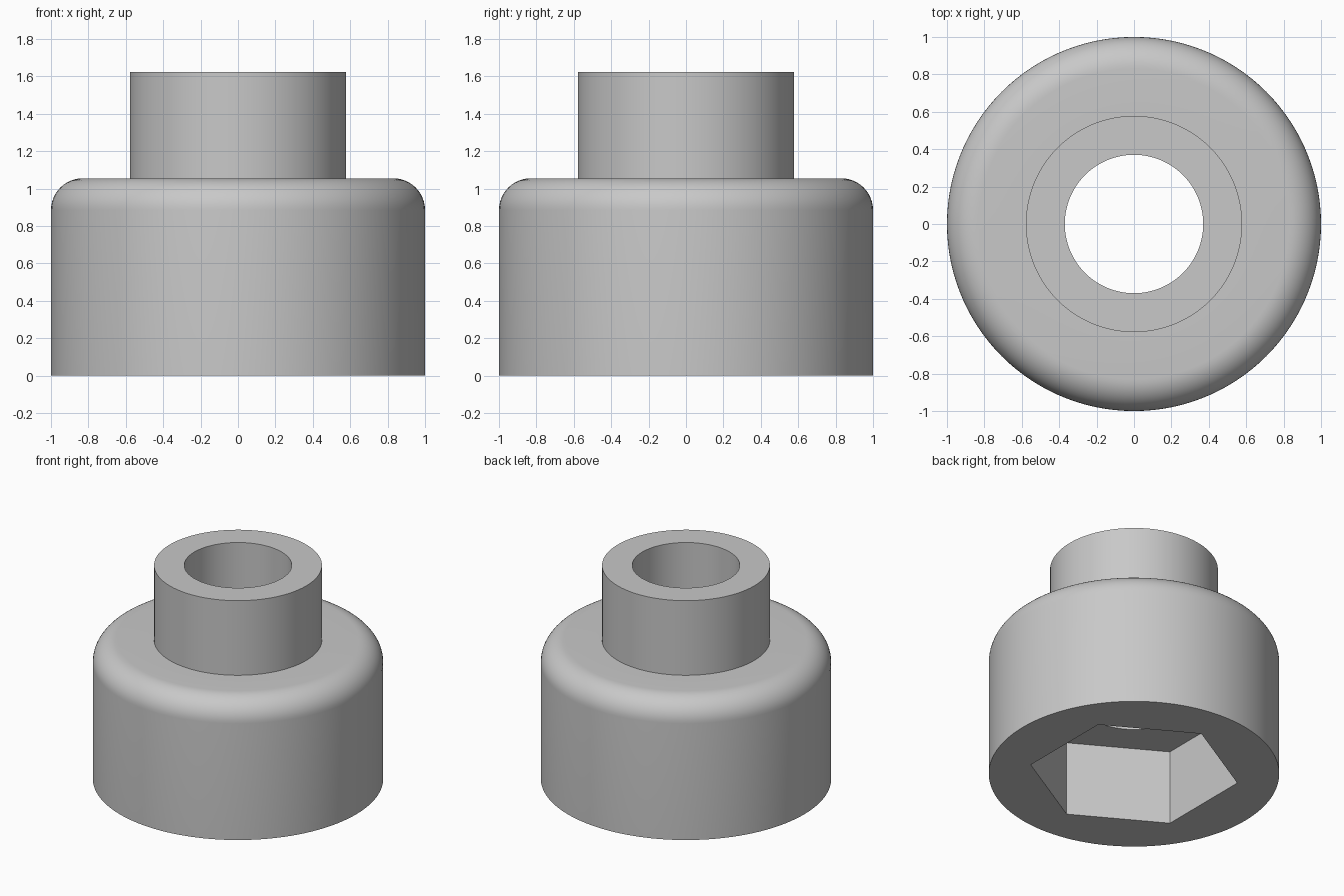
import bpy
import bmesh
from math import cos, sin, pi, radians

cube = bpy.data.objects.get("Cube")
if cube:
    bpy.data.objects.remove(cube, do_unlink=True)

SEGMENTS = 120          # multiple of six, so the hexagon corners land on segments
BODY_R, BODY_TOP = 1.0, 1.055
FILLET = 0.17
NECK_R, NECK_TOP = 0.578, 1.622
BORE_R = 0.37
HEX_R, HEX_DEPTH = 0.722, 0.567

# Grey metal
grey = bpy.data.materials.new("grey metal")
grey.use_nodes = True
colour = (0.58, 0.58, 0.58, 1)
grey.diffuse_color = colour
grey.node_tree.nodes["Principled BSDF"].inputs["Base Color"].default_value = colour


def circle(radius):
    return lambda a: radius


def hexagon(radius):
    """Corners point along y, flats face x."""
    return lambda a: radius * cos(pi / 6) / cos((a + pi / 6) % (pi / 3) - pi / 6)


# Closed section: socket, outer wall, rounded shoulder, neck, bore
section = [(hexagon(HEX_R), HEX_DEPTH), (hexagon(HEX_R), 0), (circle(BODY_R), 0)]
steps = 12
for i in range(steps + 1):
    t = pi / 2 * i / steps
    section.append((circle(BODY_R - FILLET + FILLET * cos(t)),
                    BODY_TOP - FILLET + FILLET * sin(t)))
section += [(circle(NECK_R), BODY_TOP), (circle(NECK_R), NECK_TOP),
            (circle(BORE_R), NECK_TOP), (circle(BORE_R), HEX_DEPTH)]

# Sweep the section around z
bm = bmesh.new()
angles = [2 * pi * i / SEGMENTS for i in range(SEGMENTS)]
rings = [[bm.verts.new((r(a) * cos(a), r(a) * sin(a), z)) for a in angles]
         for r, z in section]
for k, low in enumerate(rings):
    high = rings[(k + 1) % len(rings)]
    for i in range(SEGMENTS):
        j = (i + 1) % SEGMENTS
        bm.faces.new((low[i], low[j], high[j], high[i]))
bmesh.ops.recalc_face_normals(bm, faces=bm.faces)

mesh = bpy.data.meshes.new("hex_socket_collar")
bm.to_mesh(mesh)
bm.free()
mesh.materials.append(grey)
collar = bpy.data.objects.new("hex_socket_collar", mesh)
bpy.context.collection.objects.link(collar)

# Smooth round walls, crisp rims and socket corners
bpy.ops.object.select_all(action="DESELECT")
collar.select_set(True)
bpy.context.view_layer.objects.active = collar
bpy.ops.object.shade_smooth_by_angle(angle=radians(30))
